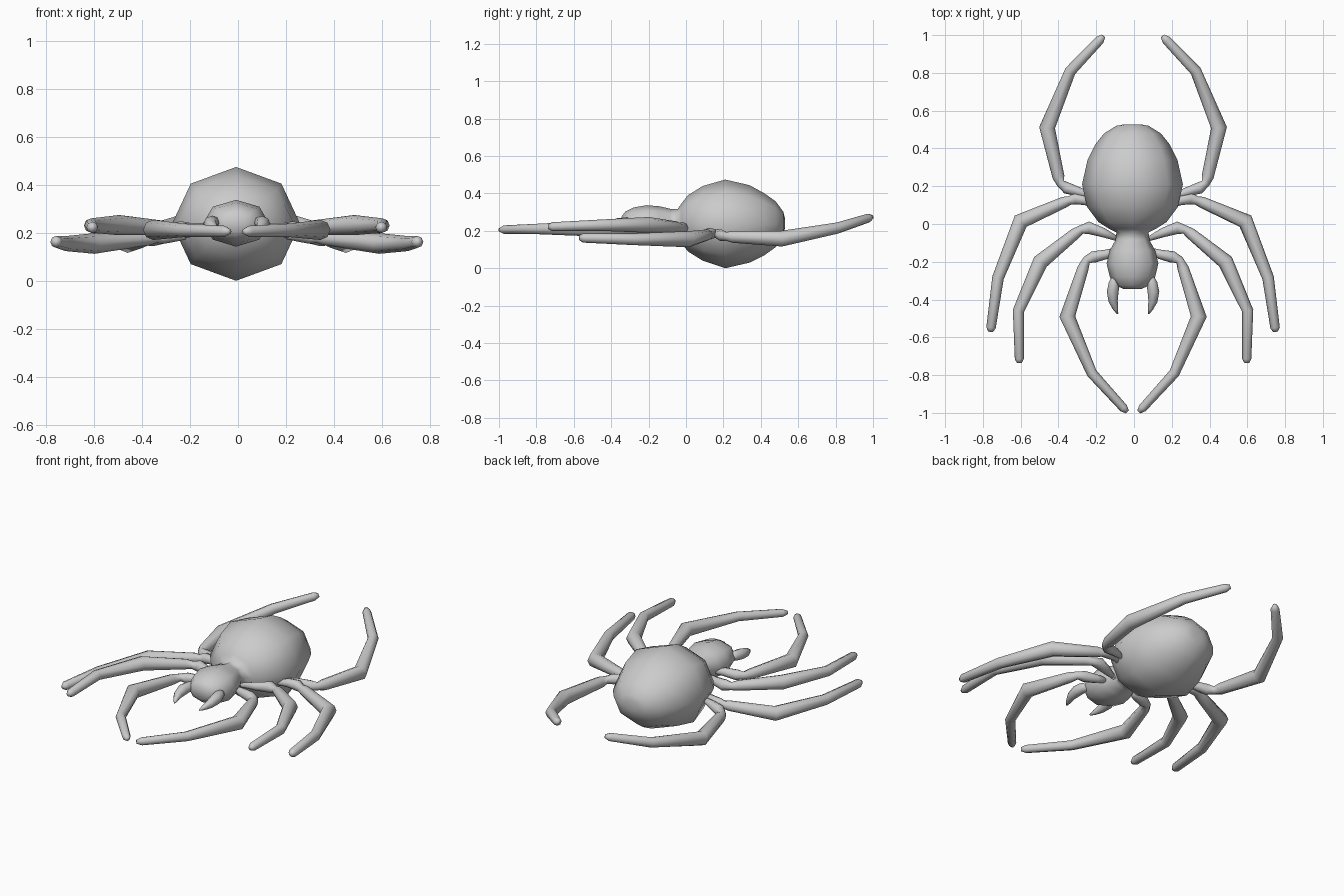
import bpy, bmesh
from math import cos, sin, pi
from mathutils import Vector

CX = -0.005   # symmetry plane
SIDES = 8


def skin(name, rings):
    """Join rings of points into a closed, smooth-shaded skin."""
    bm = bmesh.new()
    loops = [[bm.verts.new(p) for p in ring] for ring in rings]
    n = len(loops[0])
    for a, b in zip(loops, loops[1:]):
        for i in range(n):
            j = (i + 1) % n
            bm.faces.new((a[i], a[j], b[j], b[i]))
    bm.faces.new(loops[0])
    bm.faces.new(loops[-1])
    bmesh.ops.recalc_face_normals(bm, faces=bm.faces)
    for f in bm.faces:
        f.smooth = True
    me = bpy.data.meshes.new(name)
    bm.to_mesh(me)
    bm.free()
    ob = bpy.data.objects.new(name, me)
    bpy.context.collection.objects.link(ob)
    return ob


def tube(name, path, side):
    """Tapered tube through (x, y, z, radius) points, flipped by side."""
    pts = [Vector(p[:3]) for p in path]
    rings = []
    for i, p in enumerate(pts):
        d = Vector((0, 0, 0))
        if i > 0:
            d += (p - pts[i - 1]).normalized()
        if i < len(pts) - 1:
            d += (pts[i + 1] - p).normalized()
        d.normalize()
        u = d.cross(Vector((0, 0, 1))).normalized()
        v = u.cross(d)
        ring = []
        for k in range(SIDES):
            a = 2 * pi * k / SIDES
            q = p + (u * cos(a) + v * sin(a)) * path[i][3]
            ring.append((CX + side * q.x, q.y, q.z))
        rings.append(ring)
    return skin(name, rings)


# Body: head, waist and abdomen as one octagonal skin (y, half width, half height, centre z)
profile = [
    (-0.345, 0.045, 0.035, 0.24), (-0.325, 0.09, 0.062, 0.24),
    (-0.28, 0.12, 0.085, 0.24), (-0.21, 0.137, 0.097, 0.24),
    (-0.14, 0.12, 0.091, 0.24), (-0.085, 0.09, 0.078, 0.24),
    (-0.045, 0.085, 0.076, 0.24), (-0.025, 0.125, 0.105, 0.24),
    (0.01, 0.18, 0.15, 0.24), (0.09, 0.24, 0.2, 0.24),
    (0.21, 0.267, 0.237, 0.237), (0.34, 0.238, 0.207, 0.237),
    (0.42, 0.198, 0.165, 0.235), (0.48, 0.15, 0.122, 0.235),
    (0.52, 0.085, 0.065, 0.237), (0.528, 0.04, 0.03, 0.24),
]
skin("body", [[(-0.008 + w * sin(2 * pi * k / SIDES), y, cz + h * cos(2 * pi * k / SIDES))
               for k in range(SIDES)] for y, w, h, cz in profile])

# Legs: hip, joint, knee, shin and foot points
legs = {
    "front_leg": [
        (0.09, -0.14, 0.215, 0.015), (0.14, -0.16, 0.215, 0.025), (0.21, -0.175, 0.21, 0.031),
        (0.245, -0.19, 0.21, 0.022), (0.265, -0.235, 0.21, 0.03),
        (0.348, -0.49, 0.212, 0.042), (0.218, -0.79, 0.21, 0.028),
        (0.05, -0.975, 0.206, 0.023), (0.03, -0.995, 0.205, 0.011)],
    "second_leg": [
        (0.08, -0.08, 0.21, 0.012), (0.16, -0.045, 0.21, 0.025), (0.235, -0.02, 0.215, 0.033),
        (0.275, -0.03, 0.215, 0.023), (0.305, -0.05, 0.22, 0.03),
        (0.49, -0.2, 0.232, 0.042), (0.607, -0.46, 0.23, 0.03),
        (0.602, -0.715, 0.222, 0.024), (0.602, -0.737, 0.222, 0.012)],
    "third_leg": [
        (0.19, 0.09, 0.19, 0.012), (0.25, 0.125, 0.19, 0.026), (0.305, 0.135, 0.185, 0.031),
        (0.335, 0.125, 0.18, 0.023), (0.365, 0.115, 0.178, 0.03),
        (0.595, 0.015, 0.155, 0.043), (0.715, -0.285, 0.155, 0.031),
        (0.752, -0.55, 0.162, 0.025), (0.754, -0.571, 0.162, 0.012)],
    "back_leg": [
        (0.2, 0.14, 0.19, 0.012), (0.28, 0.168, 0.185, 0.024), (0.35, 0.19, 0.175, 0.031),
        (0.383, 0.215, 0.17, 0.023), (0.395, 0.25, 0.168, 0.032),
        (0.455, 0.51, 0.158, 0.042), (0.332, 0.81, 0.215, 0.03),
        (0.175, 0.975, 0.268, 0.024), (0.157, 0.994, 0.275, 0.012)],
}

# Fangs curve inward at the front of the head
fang = [(0.085, -0.27, 0.24, 0.02), (0.1, -0.315, 0.242, 0.029), (0.108, -0.36, 0.238, 0.031),
        (0.105, -0.41, 0.228, 0.024), (0.092, -0.45, 0.217, 0.014), (0.082, -0.475, 0.21, 0.004)]

for side, label in ((1, "right"), (-1, "left")):
    for name, path in legs.items():
        tube(f"{label}_{name}", path, side)
    tube(f"{label}_fang", fang, side)
